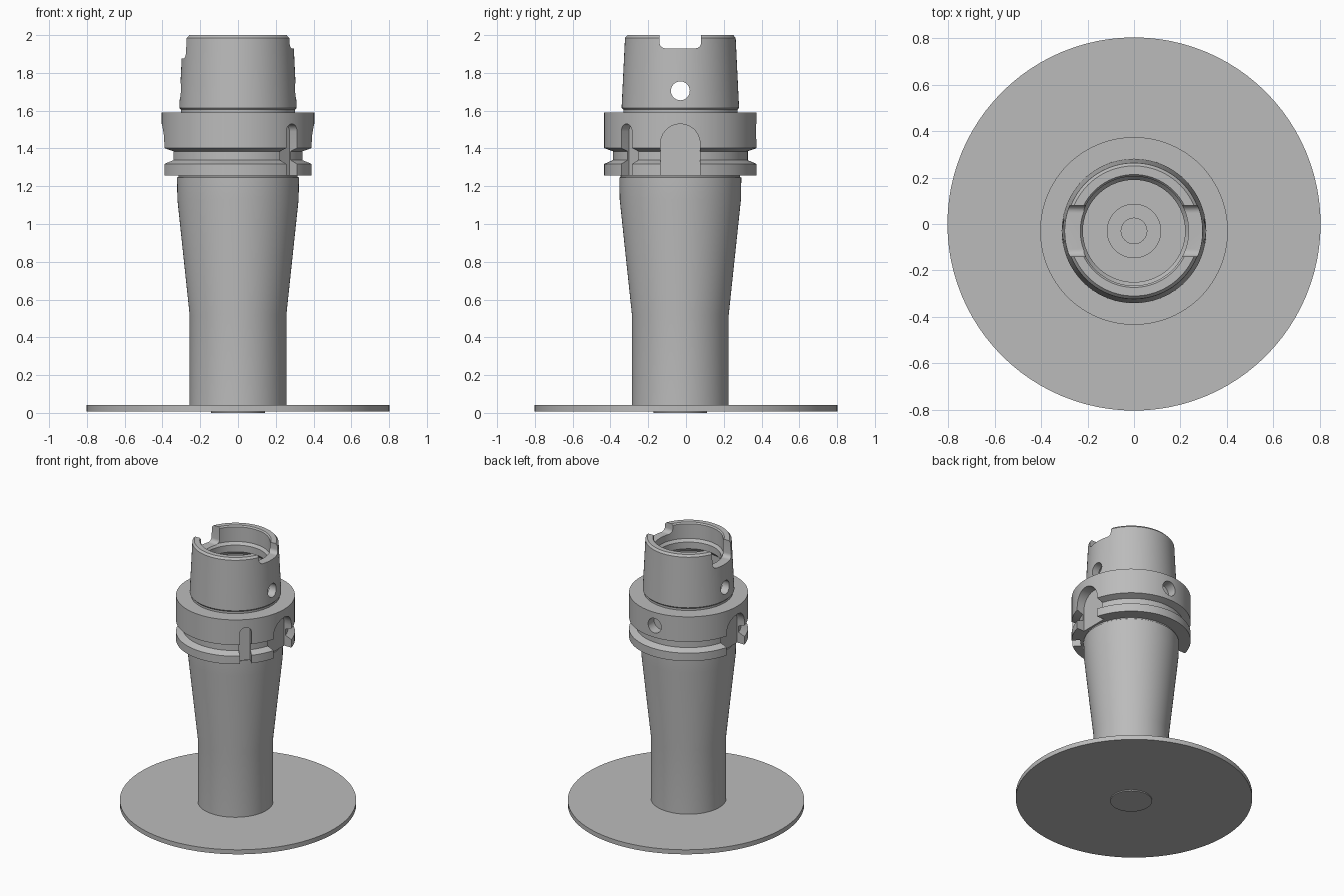
import bpy, bmesh
from math import sin, cos, pi, radians
from mathutils import Matrix, Vector

cube = bpy.data.objects.get("Cube")
if cube:
    bpy.data.objects.remove(cube, do_unlink=True)

AXIS_Y = -0.03          # the holder stands slightly off the disc centre
SEGMENTS = 96

steel = bpy.data.materials.new("steel_grey")
steel.use_nodes = True
COLOUR = (0.5, 0.5, 0.5, 1)
steel.diffuse_color = COLOUR
steel.node_tree.nodes["Principled BSDF"].inputs["Base Color"].default_value = COLOUR


def make_object(name, bm):
    bmesh.ops.recalc_face_normals(bm, faces=bm.faces)
    mesh = bpy.data.meshes.new(name)
    bm.to_mesh(mesh)
    bm.free()
    mesh.materials.append(steel)
    obj = bpy.data.objects.new(name, mesh)
    bpy.context.collection.objects.link(obj)
    return obj


def lathe(name, profile, y=0.0):
    """Spin an (r, z) profile that starts and ends on the axis."""
    bm = bmesh.new()
    verts = [bm.verts.new((r, 0, z)) for r, z in profile]
    edges = [bm.edges.new(pair) for pair in zip(verts, verts[1:])]
    bmesh.ops.spin(bm, geom=verts + edges, axis=(0, 0, 1), cent=(0, 0, 0),
                   angle=2 * pi, steps=SEGMENTS, use_merge=True)
    bmesh.ops.remove_doubles(bm, verts=bm.verts, dist=1e-5)
    bmesh.ops.translate(bm, verts=bm.verts, vec=(0, y, 0))
    return make_object(name, bm)


def arc(cx, cz, r, start, end, steps=12):
    angles = [radians(start + (end - start) * i / steps) for i in range(steps + 1)]
    return [(cx + r * cos(a), cz + r * sin(a)) for a in angles]


def radial_cutter(outline, azimuth, near, far):
    """Extrude a (sideways, z) outline outwards from the axis."""
    bm = bmesh.new()
    face = bm.faces.new([bm.verts.new((near, s, z)) for s, z in outline])
    out = bmesh.ops.extrude_face_region(bm, geom=[face])
    moved = [v for v in out["geom"] if isinstance(v, bmesh.types.BMVert)]
    bmesh.ops.translate(bm, verts=moved, vec=(far - near, 0, 0))
    turn = Matrix.Translation((0, AXIS_Y, 0)) @ Matrix.Rotation(radians(azimuth), 4, "Z")
    bmesh.ops.transform(bm, matrix=turn, verts=bm.verts)
    cutter = make_object("cutter", bm)
    cutter.hide_render = True
    return cutter


def arched(half, bottom, top):
    return [(-half, bottom), (half, bottom)] + arc(0, top - half, half, 0, 180)


def drive_notch(half, floor, fillet=0.03):
    left = arc(-half + fillet, floor + fillet, fillet, 180, 270, 6)
    right = arc(half - fillet, floor + fillet, fillet, 270, 360, 6)
    return left + right + [(half, 2.1), (-half, 2.1)]


def hole(r, z):
    return arc(0, z, r, 0, 345, 23)


# Base disc
lathe("base_disc", [(0, 0.008), (0.803, 0.008), (0.803, 0.042), (0, 0.042)])

# Holder: boss, shank, flange with groove, hollow taper
shank = [(0, 0), (0.142, 0), (0.142, 0.02), (0.256, 0.02), (0.256, 0.518),
         (0.321, 1.13), (0.323, 1.245), (0.316, 1.25), (0.316, 1.258)]
flange = [(0.404, 1.258), (0.404, 1.318), (0.357, 1.338), (0.357, 1.385),
          (0.404, 1.402), (0.404, 1.59)]
taper = [(0.302, 1.59), (0.302, 1.605), (0.311, 1.615), (0.293, 1.985),
         (0.28, 2.0), (0.243, 2.0), (0.235, 1.99)]
bore = [(0.235, 1.88), (0.22, 1.86), (0.22, 1.81), (0.25, 1.78), (0.25, 1.62),
        (0.115, 1.62), (0.115, 1.45), (0.055, 1.45), (0.055, 1.3), (0, 1.3)]
holder = lathe("tool_holder", shank + flange + taper + bore, AXIS_Y)

# Cut key slots, orientation notch, drive notches and holes
cutters = [
    radial_cutter(arched(0.105, 1.2, 1.53), 0, 0.33, 0.5),
    radial_cutter(arched(0.105, 1.2, 1.53), 180, 0.33, 0.5),
    radial_cutter(arched(0.04, 1.2, 1.53), -45, 0.345, 0.5),
    radial_cutter(drive_notch(0.11, 1.93), 0, 0.12, 0.4),
    radial_cutter(drive_notch(0.11, 1.875), 180, 0.12, 0.4),
    radial_cutter(hole(0.05, 1.705), 0, -0.4, 0.4),
    radial_cutter(hole(0.055, 1.49), 90, 0.33, 0.5),
]
bpy.ops.object.select_all(action="DESELECT")
bpy.context.view_layer.objects.active = holder
holder.select_set(True)
for cutter in cutters:
    mod = holder.modifiers.new("cut", "BOOLEAN")
    mod.operation = "DIFFERENCE"
    mod.solver = "EXACT"
    mod.object = cutter
    bpy.ops.object.modifier_apply(modifier=mod.name)
    bpy.data.objects.remove(cutter, do_unlink=True)

# Smooth round walls, keep machined edges crisp
for name in ("base_disc", "tool_holder"):
    bpy.ops.object.select_all(action="DESELECT")
    obj = bpy.data.objects[name]
    obj.select_set(True)
    bpy.context.view_layer.objects.active = obj
    bpy.ops.object.shade_smooth_by_angle(angle=radians(25))
